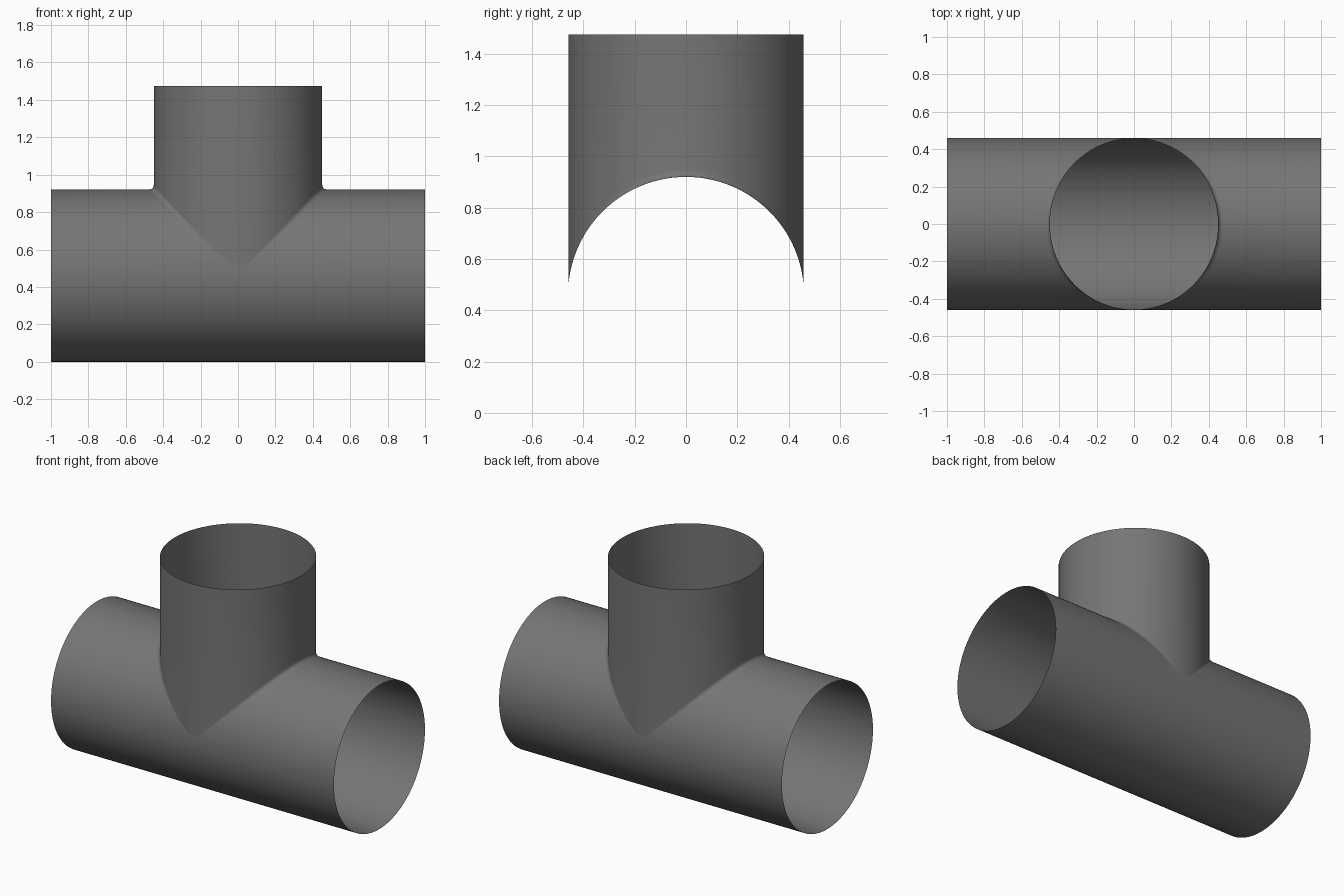
import bpy, bmesh, math

cube = bpy.data.objects.get("Cube")
if cube:
    bpy.data.objects.remove(cube, do_unlink=True)

R = 0.46                  # run pipe radius, also its axis height
BX, BY = 0.45, 0.458      # branch half widths
HALF, TOP = 1.0, 1.475    # run half length, branch rim height
FILLET, STEPS, N = 0.03, 5, 40

grey = bpy.data.materials.new("dark_grey")
grey.use_nodes = True
colour = (0.18, 0.18, 0.18, 1)
grey.diffuse_color = colour
grey.node_tree.nodes["Principled BSDF"].inputs["Base Color"].default_value = colour


def upper_column(a):
    """Strip from the run's end, through the filleted saddle, to the branch rim."""
    x, y = BX * math.cos(a), BY * math.sin(a)
    z = R + math.sqrt(R * R - y * y)
    f = FILLET * math.cos(a)
    pts = [(HALF, y, z)]
    for k in range(STEPS + 1):
        t = k / STEPS
        pts.append((x + f * (1 - t) ** 2, y, z + f * t * t))
    return pts + [(x, y, TOP)]


def lower_column(p):
    """Strip along the run below the saddle."""
    y, z = R * math.sin(p), R + R * math.cos(p)
    return [(HALF, y, z), (0, y, z)]


def skin(bm, columns):
    rows = [[bm.verts.new(p) for p in col] for col in columns]
    for c, d in zip(rows, rows[1:]):
        for j in range(len(c) - 1):
            bm.faces.new((c[j], d[j], d[j + 1], c[j + 1]))


# One quarter of the thin open shell
bm = bmesh.new()
skin(bm, [upper_column(math.pi / 2 * i / N) for i in range(N + 1)])
start = math.asin(BY / R)
skin(bm, [lower_column(start + (math.pi - start) * i / N) for i in range(N + 1)])
bmesh.ops.remove_doubles(bm, verts=bm.verts[:], dist=0.0001)
mesh = bpy.data.meshes.new("pipe_tee")
bm.to_mesh(mesh)
bm.free()
mesh.materials.append(grey)

# Mirror to the full tee
tee = bpy.data.objects.new("pipe_tee", mesh)
bpy.context.collection.objects.link(tee)
mirror = tee.modifiers.new("Mirror", 'MIRROR')
mirror.use_axis = (True, True, False)
mirror.merge_threshold = 0.0005

bpy.ops.object.select_all(action='DESELECT')
tee.select_set(True)
bpy.context.view_layer.objects.active = tee
bpy.ops.object.modifier_apply(modifier="Mirror")
bpy.ops.object.shade_smooth_by_angle(angle=math.radians(35))
